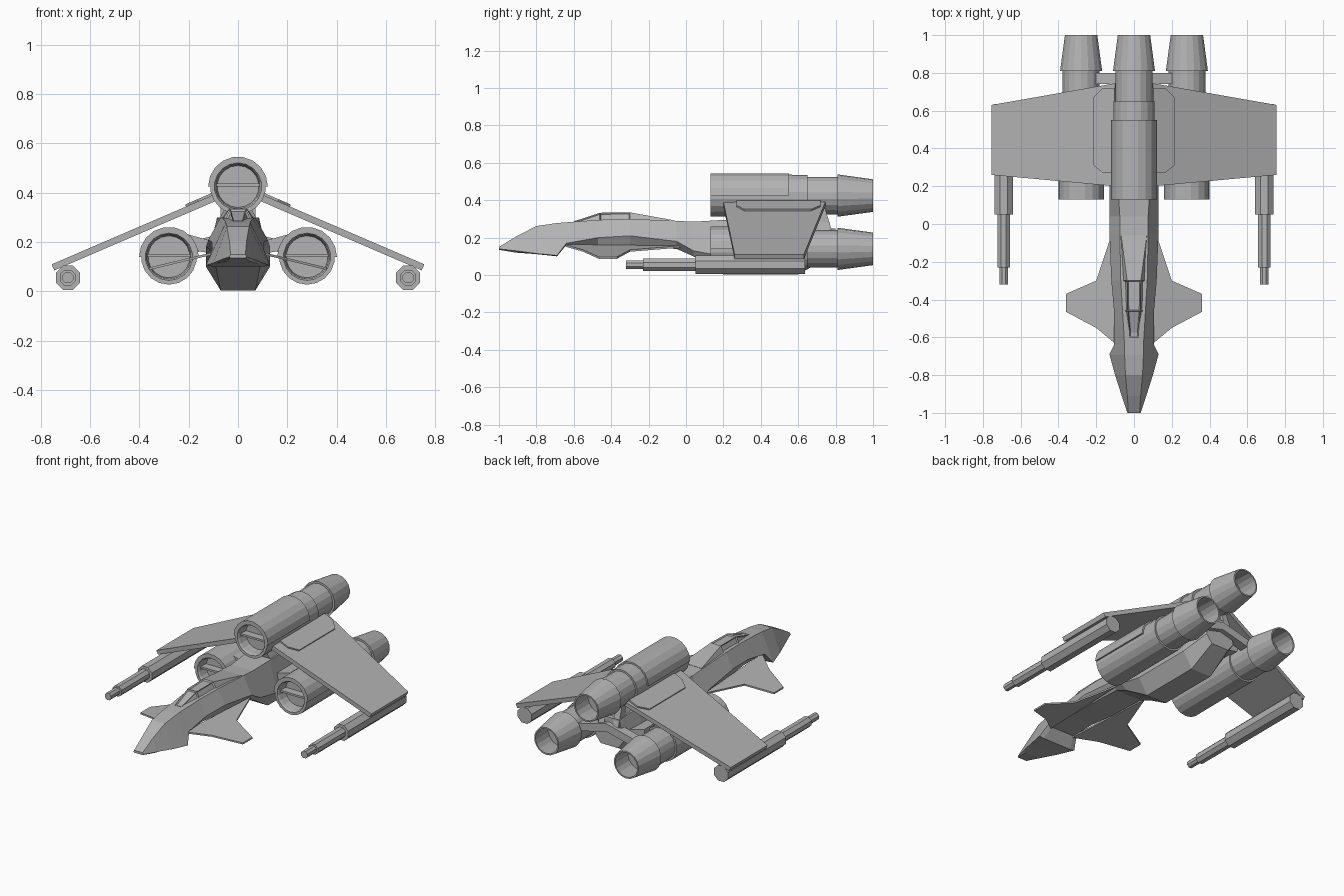
import bpy, bmesh, math
from mathutils import Vector

cube = bpy.data.objects.get("Cube")
if cube:
    bpy.data.objects.remove(cube)

GREY = (0.45, 0.45, 0.45, 1)
hull_grey = bpy.data.materials.new("hull_grey")
hull_grey.use_nodes = True
hull_grey.diffuse_color = GREY
hull_grey.node_tree.nodes["Principled BSDF"].inputs["Base Color"].default_value = GREY


def finish(name, bm):
    """Turn a bmesh into a flat-shaded object."""
    bmesh.ops.recalc_face_normals(bm, faces=bm.faces)
    mesh = bpy.data.meshes.new(name)
    bm.to_mesh(mesh)
    bm.free()
    mesh.materials.append(hull_grey)
    ob = bpy.data.objects.new(name, mesh)
    bpy.context.collection.objects.link(ob)
    return ob


def skin(rings):
    """Join successive closed rings of points and cap both ends."""
    bm = bmesh.new()
    rows = [[bm.verts.new(p) for p in ring] for ring in rings]
    for a, b in zip(rows, rows[1:]):
        for i in range(len(a)):
            j = (i + 1) % len(a)
            bm.faces.new((a[i], a[j], b[j], b[i]))
    bm.faces.new(rows[0])
    bm.faces.new(rows[-1])
    return bm


def lathe(name, x, z, profile, sides):
    """Turn a (y, radius) profile about an axis along y."""
    step = math.tau / sides
    return finish(name, skin([[(x + r * math.cos((i + 0.5) * step), y,
                                z + r * math.sin((i + 0.5) * step))
                               for i in range(sides)] for y, r in profile]))


def plate(name, points, offset):
    """Extrude a planar outline by an offset vector."""
    off = Vector(offset)
    return finish(name, skin([points, [Vector(p) + off for p in points]]))


def half_shell(name, x, z, r_in, r_out, y0, y1):
    """Raised upper half of an engine cowl."""
    arc = [math.pi * i / 9 for i in range(10)]
    outline = [(x + r_out * math.cos(a), y0, z + r_out * math.sin(a)) for a in arc]
    outline += [(x + r_in * math.cos(a), y0, z + r_in * math.sin(a)) for a in reversed(arc)]
    return plate(name, outline, (0, y1 - y0, 0))


def six_sided(y, tw, tz, mw, mz, bw, bz):
    """Hexagonal fuselage section: top, middle and bottom half widths and heights."""
    return [(tw, y, tz), (mw, y, mz), (bw, y, bz), (-bw, y, bz), (-mw, y, mz), (-tw, y, tz)]


# Nose and fuselage
finish("fuselage", skin([six_sided(*s) for s in (
    (-1.0, .03, .15, .035, .14, .03, .135),
    (-.91, .035, .205, .065, .13, .05, .12),
    (-.8, .045, .262, .1, .115, .08, .112),
    (-.69, .05, .278, .13, .105, .1, .1),
    (-.64, .05, .282, .105, .17, .08, .16),
    (-.47, .06, .295, .105, .2, .08, .16),
    (-.3, .07, .3, .12, .21, .09, .15),
    (-.05, .075, .29, .13, .18, .09, .14),
    (.04, .075, .285, .13, .13, .09, .1),
    (.2, .085, .295, .13, .1, .07, .003),
    (.6, .085, .3, .13, .1, .07, .003),
    (.77, .07, .28, .1, .15, .06, .1))]))

# Canopy with sunken panes and a tapering spine behind
canopy = skin([[(-b, y, .27), (-t, y, z), (t, y, z), (b, y, .27)] for y, t, b, z in (
    (-.6, .022, .035, .287), (-.46, .033, .06, .333),
    (-.3, .036, .072, .335), (-.06, .068, .075, .292))])
panes = [f for f in canopy.faces if len(f.verts) == 4
         and -.57 < f.calc_center_median().y < -.35 and f.calc_center_median().z > .28]
bmesh.ops.recalc_face_normals(canopy, faces=canopy.faces)
bmesh.ops.inset_individual(canopy, faces=panes, thickness=.008, depth=-.008)
finish("canopy", canopy)

# Three engines
ENGINE = ((.2, .085), (.14, .09), (.13, .096), (.13, .113), (.65, .111), (.65, .1),
          (.81, .1), (.81, .113), (1.0, .087), (1.0, .078), (.86, .088))
for label, x, z in (("top", 0, .425), ("left", .28, .14), ("right", -.28, .14)):
    lathe(label + "_engine", x, z, ENGINE, 18)
    half_shell(label + "_engine_cowl", x, z, .108, .121, .13, .55)
    plate(label + "_intake_vane", [(x - .09, .15, z), (x + .09, .15, z),
                                   (x + .09, .15, z + .012), (x - .09, .15, z + .012)],
          (0, .06, 0))

# Pylon under the top engine
finish("top_pylon", skin([[(-b, y0, .28), (-.045, y0 - .02, .35), (.045, y0 - .02, .35), (b, y0, .28)]
                          for y0, b in ((.22, .085), (.75, .07))]))

GUN = ((-.32, .024), (-.23, .024), (-.23, .035), (.05, .035), (.05, .053), (.635, .053))

for side, s in (("left", 1), ("right", -1)):
    # Swept main wing and its raised root panel
    normal = Vector((s * .395, 0, .919))
    wing = lambda x, y, lift=0: Vector((s * x, y, .405 - .43 * x)) + normal * lift
    plate(side + "_wing", [wing(.09, .2), wing(.745, .26), wing(.745, .63), wing(.09, .745)],
          normal * .027)
    plate(side + "_wing_root_panel",
          [wing(.09, .27, .02), wing(.15, .27, .02), wing(.2, .31, .02),
           wing(.2, .67, .02), wing(.15, .72, .02), wing(.09, .72, .02)], normal * .016)
    # Wingtip gun
    lathe(side + "_gun", s * .69, .055, GUN, 8)
    # Forward fin
    plate(side + "_front_fin",
          [(s * x, y, .173 - .24 * x) for x, y in (
              (.08, -.65), (.2, -.55), (.36, -.465), (.36, -.37), (.2, -.3), (.11, -.03))],
          (0, 0, .01))
    # Engine pylon and rear cross strut
    plate(side + "_engine_pylon",
          [(s * .09, .24, .15), (s * .2, .24, .17), (s * .2, .24, .23), (s * .09, .24, .2)],
          (0, .46, 0))
    plate(side + "_rear_strut",
          [(0, .74, .2), (s * .2, .74, .15), (s * .2, .74, .2), (0, .74, .25)], (0, .06, 0))
    # Slanted rear brace up to the top engine
    plate(side + "_rear_brace",
          [(s * .03, .71, .37), (s * .03, .74, .37), (s * .03, .785, .22), (s * .03, .7, .22)],
          (s * .04, 0, 0))
